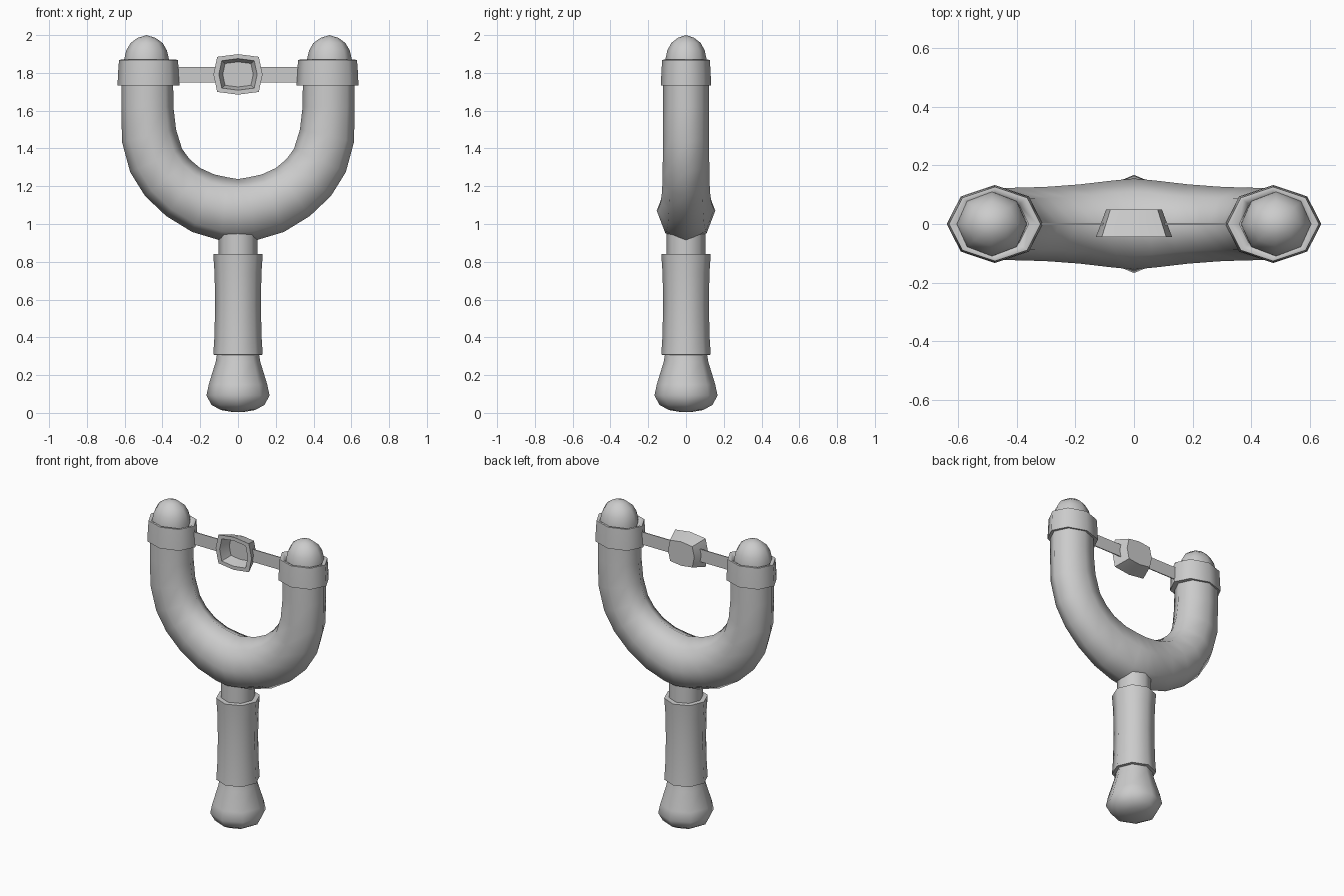
import bpy, bmesh, math

if "Cube" in bpy.data.objects:
    bpy.data.objects.remove(bpy.data.objects["Cube"], do_unlink=True)

grey = bpy.data.materials.new("plain grey")
grey.use_nodes = True
COLOUR = (0.6, 0.6, 0.6, 1)
grey.diffuse_color = COLOUR
grey.node_tree.nodes["Principled BSDF"].inputs["Base Color"].default_value = COLOUR


def loft(name, rings, cap=True, angle=60, closed=False):
    """Skin a row of equal-length point rings into a smooth-shaded object."""
    bm = bmesh.new()
    rows = [[bm.verts.new(p) for p in ring] for ring in rings]
    n = len(rows[0])
    pairs = list(zip(rows, rows[1:])) + ([(rows[-1], rows[0])] if closed else [])
    for a, b in pairs:
        for i in range(n):
            j = (i + 1) % n
            bm.faces.new((a[i], a[j], b[j], b[i]))
    if cap and not closed:
        bm.faces.new(rows[0][::-1])
        bm.faces.new(rows[-1])
    bmesh.ops.remove_doubles(bm, verts=bm.verts, dist=1e-4)
    bmesh.ops.recalc_face_normals(bm, faces=bm.faces)
    mesh = bpy.data.meshes.new(name)
    bm.to_mesh(mesh)
    bm.free()
    mesh.materials.append(grey)
    ob = bpy.data.objects.new(name, mesh)
    bpy.context.scene.collection.objects.link(ob)
    bpy.ops.object.select_all(action='DESELECT')
    ob.select_set(True)
    bpy.context.view_layer.objects.active = ob
    bpy.ops.object.shade_smooth_by_angle(angle=math.radians(angle))
    return ob


def octagon(cx, z, rx, ry):
    return [(cx + rx * math.cos(k * math.pi / 4), ry * math.sin(k * math.pi / 4), z)
            for k in range(8)]


def lathe(name, profile, cx=0, yscale=1, **kw):
    return loft(name, [octagon(cx, z, r, r * yscale) for r, z in profile], **kw)


# Handle: knob, grip and stem
lathe("handle_knob", [(0.03, 0.005), (0.09, 0.015), (0.14, 0.042), (0.167, 0.092),
                      (0.155, 0.15), (0.118, 0.27), (0.108, 0.33)])
lathe("handle_grip", [(0.09, 0.305), (0.131, 0.308), (0.125, 0.40), (0.121, 0.57),
                      (0.124, 0.74), (0.131, 0.84), (0.09, 0.842)])
lathe("handle_stem", [(0.102, 0.80), (0.102, 1.03)])

# Fork: each section is inner (x, z), outer (x, z), half depth
half = [((0.344, 1.84), (0.618, 1.84), 0.120),
        ((0.342, 1.62), (0.618, 1.62), 0.121),
        ((0.328, 1.50), (0.614, 1.434), 0.122),
        ((0.296, 1.397), (0.571, 1.275), 0.123),
        ((0.255, 1.342), (0.492, 1.148), 0.124),
        ((0.200, 1.296), (0.380, 1.042), 0.127),
        ((0.125, 1.262), (0.243, 0.958), 0.135),
        ((0.055, 1.247), (0.090, 0.912), 0.148)]
mid = [((0, 1.238), (0, 0.903), 0.155)]
mirrored = [((-a[0], a[1]), (-b[0], b[1]), d) for a, b, d in reversed(half)]
rings = []
for a, b, depth in half + mid + mirrored:
    ring = []
    for k in range(8):
        t = k * math.pi / 4
        f = 0.5 - 0.5 * math.cos(t)
        ring.append((a[0] + (b[0] - a[0]) * f, depth * math.sin(t), a[1] + (b[1] - a[1]) * f))
    rings.append(ring)
loft("fork", rings)

# Collars, rounded tips and flat bands on both arms
for side, s in (("left", 1), ("right", -1)):
    lathe(side + "_collar", [(0.12, 1.735), (0.164, 1.732), (0.161, 1.80), (0.156, 1.868),
                             (0.145, 1.870), (0.115, 1.855)],
          cx=s * 0.474, yscale=0.81, closed=True)
    lathe(side + "_tip", [(0.121, 1.82), (0.119, 1.87), (0.108, 1.918), (0.085, 1.958),
                          (0.048, 1.985), (0.0, 2.0)], cx=s * 0.484, yscale=0.92, cap=False)
    xs = (s * 0.09, s * 0.36)
    loft(side + "_band", [[(x, -0.003, 1.75), (x, 0.003, 1.75), (x, 0.003, 1.832),
                           (x, -0.003, 1.832)] for x in xs])

# Pouch: hollow cup opening to the front
outline = [(0.13, 0), (0.11, 0.093), (0, 0.107), (-0.11, 0.093),
           (-0.13, 0), (-0.11, -0.093), (0, -0.107), (-0.11 * -1, -0.093)]
steps = [(0.73, 0.05), (1.0, -0.045), (0.78, -0.045), (0.62, 0.025)]
loft("pouch", [[(x * f, y, 1.792 + z * f) for x, z in outline] for f, y in steps])
